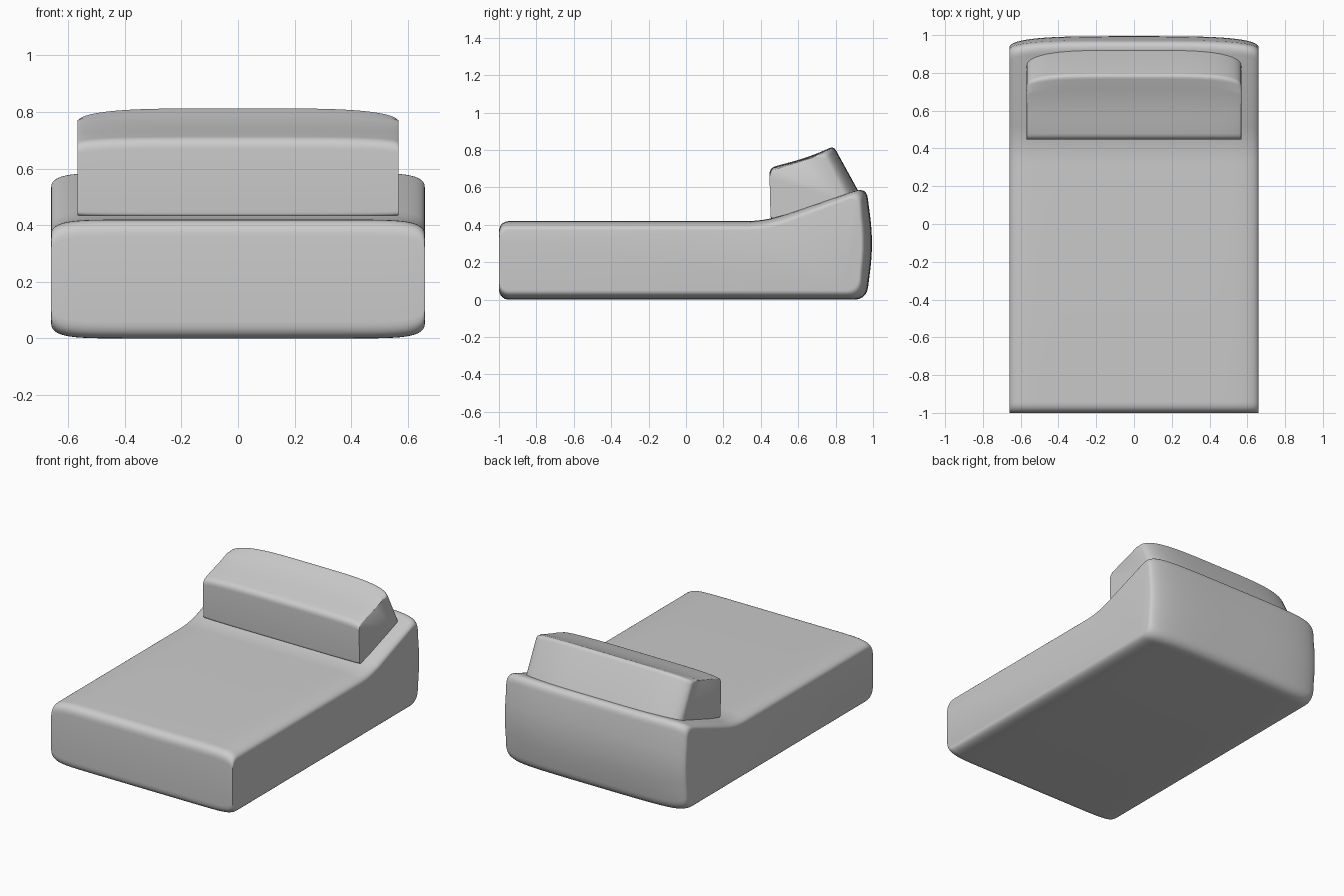
import bpy, bmesh, math
from mathutils import Vector

if "Cube" in bpy.data.objects:
    bpy.data.objects.remove(bpy.data.objects["Cube"])


def rounded_profile(corners, steps=7):
    """Corners are (y, z, radius, end_shift_y, end_shift_z); returns filleted (point, shift) pairs."""
    out = []
    n = len(corners)
    for i, (y, z, r, sy, sz) in enumerate(corners):
        p = Vector((y, z))
        a = Vector(corners[i - 1][:2])
        b = Vector(corners[(i + 1) % n][:2])
        p0 = p + (a - p).normalized() * min(r, (a - p).length * 0.48)
        p2 = p + (b - p).normalized() * min(r, (b - p).length * 0.48)
        for k in range(steps + 1):
            t = k / steps
            q = p0 * (1 - t) ** 2 + p * 2 * t * (1 - t) + p2 * t * t
            out.append((q, Vector((sy, sz))))
    return out


def bow(u, power):
    return 1 - max(0.0, 1 - abs(u) ** power) ** 0.45


def cushion(name, corners, half_width, power_y, power_z, stations=48):
    """Loft a side profile along x, drawing it in towards both ends."""
    profile = rounded_profile(corners)
    bm = bmesh.new()
    rings = []
    for s in range(stations + 1):
        u = math.sin(math.pi * (s / stations - 0.5))
        fy, fz = bow(u, power_y), bow(u, power_z)
        rings.append([bm.verts.new((u * half_width, p.x + d.x * fy, p.y + d.y * fz))
                      for p, d in profile])
    n = len(profile)
    for r0, r1 in zip(rings, rings[1:]):
        for i in range(n):
            j = (i + 1) % n
            bm.faces.new((r0[i], r0[j], r1[j], r1[i]))
    bm.faces.new(rings[0])
    bm.faces.new(rings[-1])
    bmesh.ops.recalc_face_normals(bm, faces=bm.faces)
    mesh = bpy.data.meshes.new(name)
    bm.to_mesh(mesh)
    bm.free()
    obj = bpy.data.objects.new(name, mesh)
    bpy.context.collection.objects.link(obj)
    bpy.ops.object.select_all(action='DESELECT')
    obj.select_set(True)
    bpy.context.view_layer.objects.active = obj
    bpy.ops.object.shade_smooth_by_angle(angle=math.radians(40))
    return obj


# Mattress base with a raised, bowed head end
cushion("lounger_base", [
    (-1.0, 0.0, 0.06, 0, 0.05),
    (-1.0, 0.42, 0.06, 0, -0.05),
    (0.42, 0.42, 0.10, 0, -0.05),
    (0.965, 0.6, 0.06, -0.05, -0.05),
    (1.003, 0.30, 0.14, -0.06, 0),
    (0.965, 0.0, 0.07, -0.05, 0.05),
], 0.66, 4, 12)

# Wedge headrest with a bowed, leaning back
cushion("headrest", [
    (0.452, 0.427, 0.02, 0, 0.005),
    (0.446, 0.705, 0.035, 0, -0.02),
    (0.65, 0.76, 0.12, -0.02, -0.02),
    (0.79, 0.82, 0.025, -0.06, -0.05),
    (0.93, 0.565, 0.015, -0.085, -0.025),
], 0.568, 4, 4)
